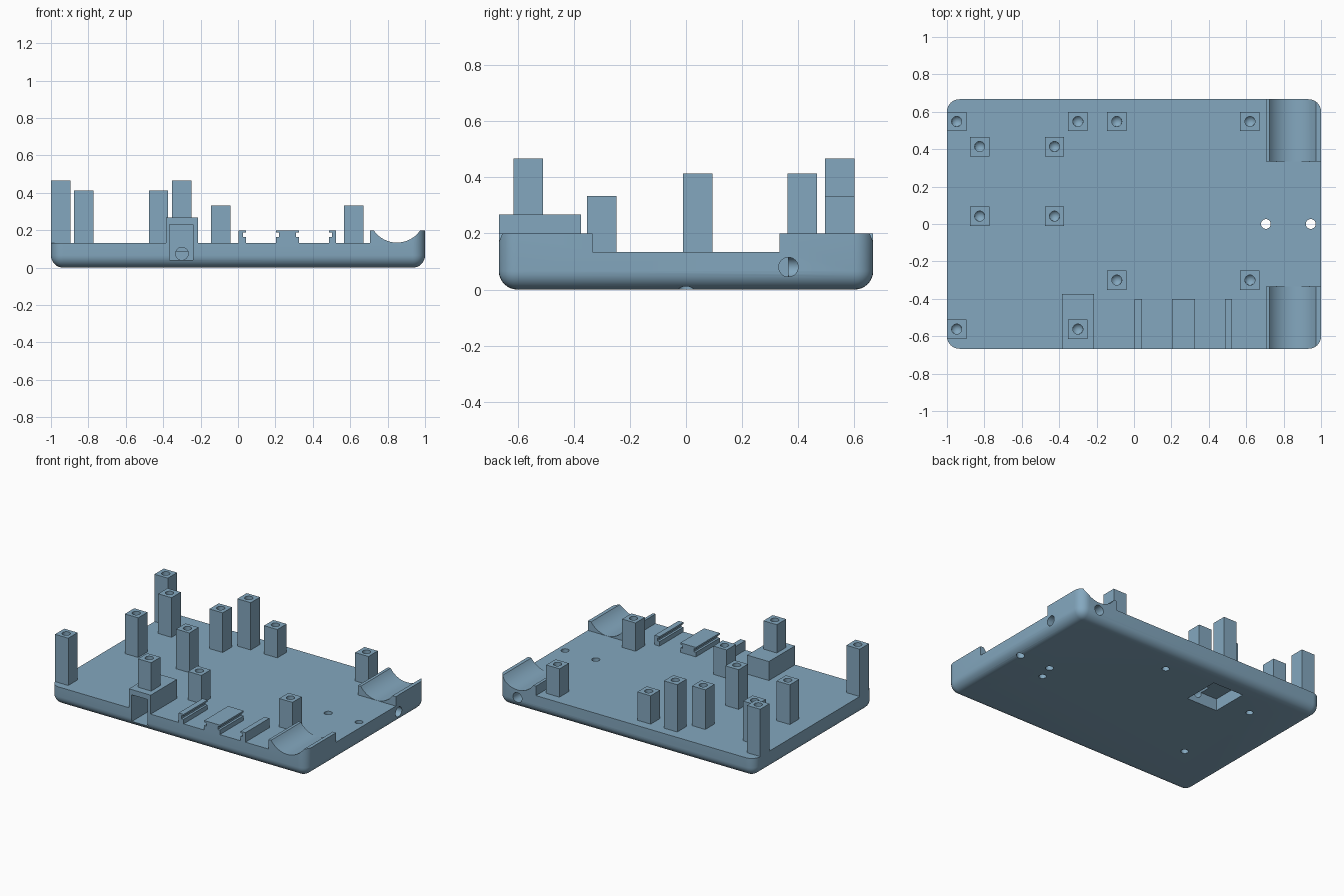
import bpy, bmesh, math
from mathutils import Matrix, Vector

if "Cube" in bpy.data.objects:
    bpy.data.objects.remove(bpy.data.objects["Cube"])

FLOOR, RIM = 0.133, 0.2
HX, HY = 1.0, 0.667

mat = bpy.data.materials.new("blue_grey_plastic")
mat.diffuse_color = (0.23, 0.39, 0.52, 1)
mat.use_nodes = True
mat.node_tree.nodes["Principled BSDF"].inputs["Base Color"].default_value = mat.diffuse_color


def add(name, bm):
    bmesh.ops.recalc_face_normals(bm, faces=bm.faces)
    me = bpy.data.meshes.new(name)
    bm.to_mesh(me)
    bm.free()
    me.materials.append(mat)
    ob = bpy.data.objects.new(name, me)
    bpy.context.collection.objects.link(ob)
    return ob


def box_mesh(lo, hi):
    bm = bmesh.new()
    bmesh.ops.create_cube(bm, size=1)
    lo, hi = Vector(lo), Vector(hi)
    for v in bm.verts:
        v.co = Vector([(a + b) / 2 + c * (b - a) for a, b, c in zip(lo, hi, v.co)])
    return bm


def box(name, lo, hi):
    return add(name, box_mesh(lo, hi))


def rod(p, q, r, r2=None, seg=32):
    """Cylinder or cone running from p to q."""
    p, q = Vector(p), Vector(q)
    bm = bmesh.new()
    m = Matrix.Translation((p + q) / 2) @ (q - p).to_track_quat('Z', 'Y').to_matrix().to_4x4()
    bmesh.ops.create_cone(bm, cap_ends=True, segments=seg, radius1=r,
                          radius2=r if r2 is None else r2, depth=(q - p).length, matrix=m)
    return add("cutter", bm)


def cut(ob, cutter):
    mod = ob.modifiers.new("cut", 'BOOLEAN')
    mod.operation, mod.solver, mod.object = 'DIFFERENCE', 'EXACT', cutter
    bpy.context.view_layer.objects.active = ob
    bpy.ops.object.modifier_apply(modifier=mod.name)
    bpy.data.objects.remove(cutter, do_unlink=True)


def smooth(ob):
    bpy.ops.object.select_all(action='DESELECT')
    ob.select_set(True)
    bpy.context.view_layer.objects.active = ob
    bpy.ops.object.shade_smooth_by_angle(angle=math.radians(30))


# Tray with rounded corners and rounded underside
bm = box_mesh((-HX, -HY, 0), (HX, HY, RIM))
edges = [e for e in bm.edges if not all(v.co.z > 0.1 for v in e.verts)]
bmesh.ops.bevel(bm, geom=edges, offset=0.066, segments=8, profile=0.5, affect='EDGES')
tray = add("base_tray", bm)

# Lower the floor, leaving the two saddle blocks on the right
cut(tray, box("cutter", (-1.2, -1, FLOOR), (0.705, 1, 0.5)))
cut(tray, box("cutter", (0.6, -0.333, FLOOR), (1.2, 0.333, 0.5)))
for s in (-1, 1):
    cut(tray, rod((0.85, s * 0.2, 0.284), (0.85, s * 0.8, 0.284), 0.15, seg=64))

# Through holes and elbow channel
for x in (0.705, 0.945):
    cut(tray, rod((x, 0, -0.1), (x, 0, 0.3), 0.026))
cut(tray, rod((0.85, 0.8, 0.08), (0.85, 0.365, 0.08), 0.035))
cut(tray, rod((1.1, 0.365, 0.08), (0.85, 0.365, 0.08), 0.0345))

# Underside blind holes and recess
for x, y in ((0.67, -0.11), (0.13, 0.47), (-0.64, 0.385), (-0.64, -0.26)):
    cut(tray, rod((x, y, -0.05), (x, y, 0.08), 0.024))
cut(tray, box("cutter", (-0.46, 0.27, -0.1), (-0.22, 0.53, 0.085)))


# Front socket block with its pocket and cable channel
def pocket():
    return box("cutter", (-0.365, -0.8, 0.04), (-0.24, -0.42, 0.23))


block = box("socket_block", (-0.385, -HY, FLOOR), (-0.215, -0.375, 0.267))
cut(block, pocket())
cut(tray, pocket())
cut(tray, rod((-0.3, -0.5, 0.075), (-0.3, 0.35, 0.075), 0.034))
smooth(tray)

# Square standoffs with drilled tops
H = 0.052
groups = {
    0.467: [(x, y) for x in (-0.948, -0.3) for y in (-0.562, 0.548)],
    0.413: [(x, y) for x in (-0.825, -0.425) for y in (0.042, 0.414)],
    0.333: [(x, y) for x in (-0.092, 0.62) for y in (-0.3, 0.548)],
}
for top, spots in groups.items():
    for x, y in spots:
        on_block = (x, y) == (-0.3, -0.562)
        foot = 0.267 if on_block else FLOOR
        post = box("standoff", (x - H, y - H, foot), (x + H, y + H, top))
        cut(post, rod((x, y, top + 0.02), (x, y, top - 0.1), 0.027, seg=24))
        cut(post, rod((x, y, top - 0.0995), (x, y, top - 0.13), 0.027, 0.0, seg=24))
        smooth(post)

# Grooved board rails along the front edge: (left, right, groove left, groove right)
for a, b, gl, gr in ((0.003, 0.042, 0, 1), (0.203, 0.325, 1, 1), (0.487, 0.525, 1, 0)):
    rail = box("board_rail", (a, -HY, FLOOR), (b, -0.4, RIM))
    if gl:
        cut(rail, box("cutter", (a - 0.1, -1, 0.165), (a + 0.016, 0, 0.188)))
    if gr:
        cut(rail, box("cutter", (b - 0.016, -1, 0.165), (b + 0.1, 0, 0.188)))
